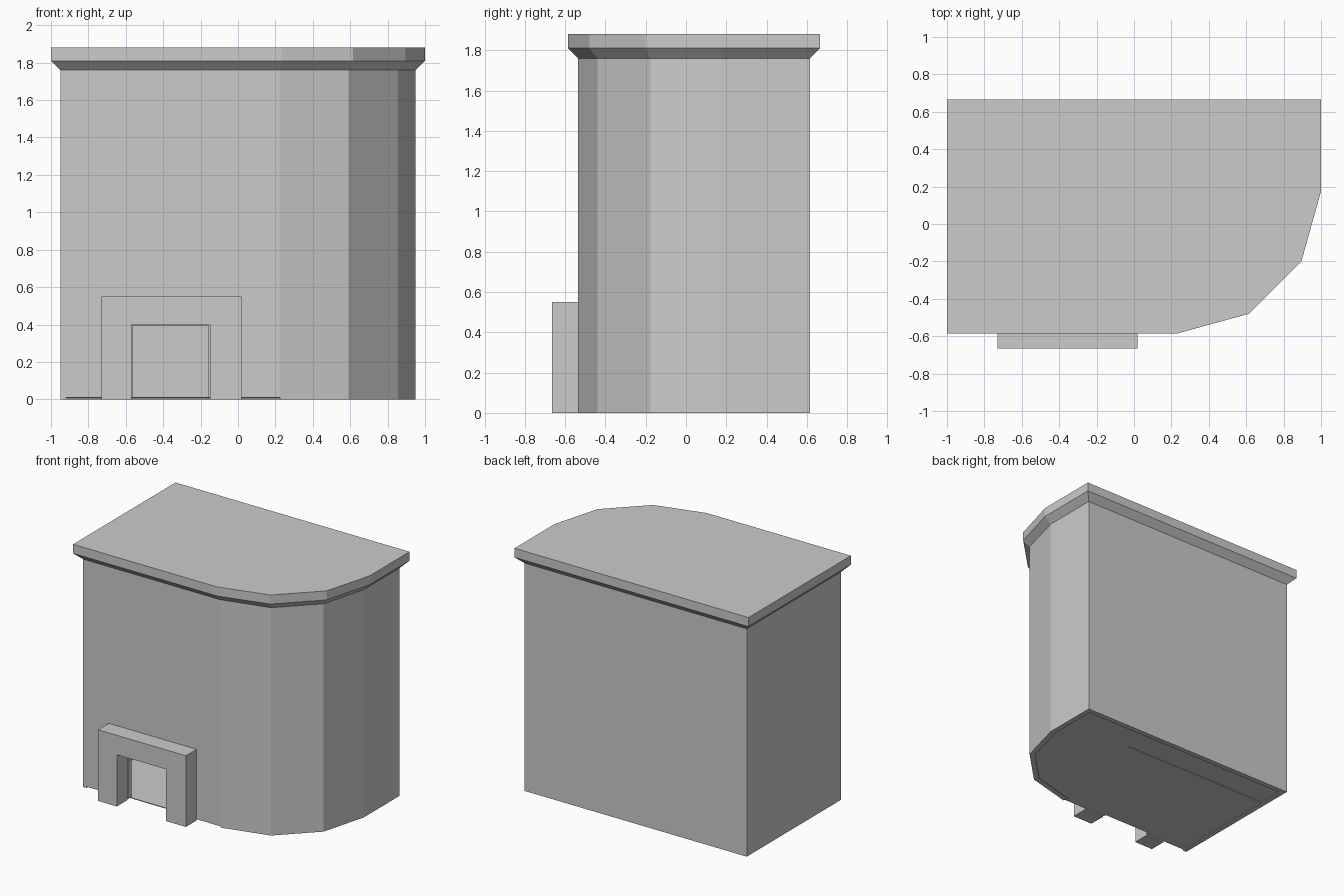
import bpy
import bmesh

cube = bpy.data.objects.get("Cube")
if cube:
    bpy.data.objects.remove(cube, do_unlink=True)

# One plain grey plaster for everything
grey = bpy.data.materials.new("plain_grey")
grey.use_nodes = True
grey.diffuse_color = (0.6, 0.6, 0.6, 1)
grey.node_tree.nodes["Principled BSDF"].inputs["Base Color"].default_value = (0.6, 0.6, 0.6, 1)


def loft(name, rings, caps=True):
    """Join matching rings of points into a flat-faced solid or open tube."""
    bm = bmesh.new()
    loops = [[bm.verts.new(p) for p in ring] for ring in rings]
    n = len(loops[0])
    for low, high in zip(loops, loops[1:]):
        for i in range(n):
            j = (i + 1) % n
            bm.faces.new((low[i], low[j], high[j], high[i]))
    if caps:
        bm.faces.new(loops[0][::-1])
        bm.faces.new(loops[-1])
        bmesh.ops.recalc_face_normals(bm, faces=bm.faces[:])
    mesh = bpy.data.meshes.new(name)
    bm.to_mesh(mesh)
    bm.free()
    mesh.materials.append(grey)
    obj = bpy.data.objects.new(name, mesh)
    bpy.context.collection.objects.link(obj)
    return obj


def at_height(outline, z):
    return [(x, y, z) for x, y in outline]


def box(name, x0, x1, y0, y1, z0, z1):
    base = [(x0, y0), (x1, y0), (x1, y1), (x0, y1)]
    return loft(name, [at_height(base, z0), at_height(base, z1)])


def apply(obj, mod):
    bpy.context.view_layer.objects.active = obj
    bpy.ops.object.modifier_apply(modifier=mod.name)


def cut(obj, cutter):
    mod = obj.modifiers.new("cut", "BOOLEAN")
    mod.operation = "DIFFERENCE"
    mod.solver = "EXACT"
    mod.object = cutter
    apply(obj, mod)
    bpy.data.objects.remove(cutter, do_unlink=True)


# Plan outlines with one rounded front corner
wall_plan = [(-0.95, 0.615), (-0.95, -0.535), (0.225, -0.535), (0.59, -0.44),
             (0.855, -0.175), (0.95, 0.18), (0.95, 0.615)]
roof_plan = [(-1, 0.665), (-1, -0.585), (0.232, -0.585), (0.615, -0.48),
             (0.895, -0.2), (1, 0.175), (1, 0.665)]
floor_plan = [(x * 0.97, y * 0.95) for x, y in wall_plan]

# Hollow walls with a doorway and a thin gap under the front wall
walls = loft("walls", [at_height(wall_plan, 0), at_height(wall_plan, 1.76)], caps=False)
shell = walls.modifiers.new("shell", "SOLIDIFY")
shell.thickness = 0.04
shell.offset = -1
shell.use_even_offset = True
apply(walls, shell)
cut(walls, box("door_cutter", -0.565, -0.16, -0.7, -0.4, -0.1, 0.395))
cut(walls, box("gap_cutter", -0.92, 0.225, -0.6, -0.4, -0.1, 0.01))

# Floor slab, slightly recessed from below
loft("floor", [at_height(floor_plan, 0.006), at_height(floor_plan, 0.012)])

# Interior partition
box("inner_wall", -0.92, 0.35, 0.35, 0.375, 0.002, 1.76)

# Roof slab with a sloping underside
loft("roof", [at_height(wall_plan, 1.76), at_height(roof_plan, 1.81),
              at_height(roof_plan, 1.88)])

# Door surround
arch = [(-0.73, 0), (-0.73, 0.55), (0.02, 0.55), (0.02, 0),
        (-0.15, 0), (-0.15, 0.4), (-0.57, 0.4), (-0.57, 0)]
loft("door_surround", [[(x, y, z) for x, z in arch] for y in (-0.665, -0.535)])
